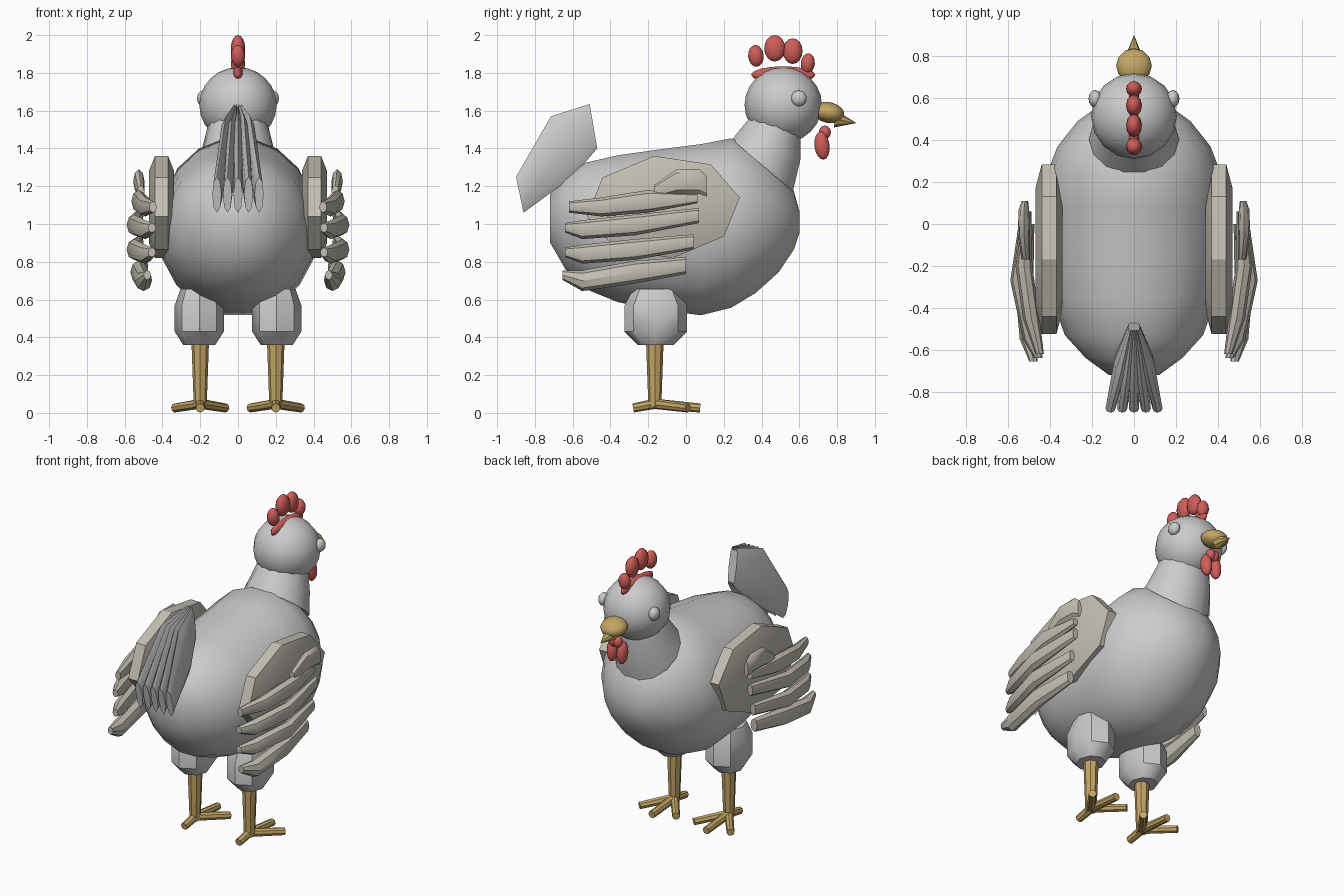
import bpy, bmesh, math
from mathutils import Vector as V


def material(name, rgb):
    m = bpy.data.materials.new(name)
    m.diffuse_color = (*rgb, 1)
    return m


RED = material("comb_red", (0.62, 0.11, 0.10))
TAN = material("horn_tan", (0.55, 0.38, 0.13))
WING = material("wing_grey", (0.55, 0.52, 0.45))


def finish(name, bm, mat=None, angle=40):
    bmesh.ops.recalc_face_normals(bm, faces=bm.faces)
    me = bpy.data.meshes.new(name)
    bm.to_mesh(me)
    bm.free()
    for p in me.polygons:
        p.use_smooth = True
    me.set_sharp_from_angle(angle=math.radians(angle))
    ob = bpy.data.objects.new(name, me)
    bpy.context.collection.objects.link(ob)
    if mat:
        me.materials.append(mat)
    return ob


def loft(name, rings, sides=8, mat=None, angle=40):
    """Skin elliptical rings given as (centre, half axis u, half axis v)."""
    bm = bmesh.new()
    loops = []
    for c, u, v in rings:
        loops.append([bm.verts.new(V(c) + V(u) * math.cos(a) + V(v) * math.sin(a))
                      for a in (2 * math.pi * k / sides for k in range(sides))])
    for a, b in zip(loops, loops[1:]):
        for k in range(sides):
            j = (k + 1) % sides
            bm.faces.new((a[k], a[j], b[j], b[k]))
    bm.faces.new(loops[0])
    bm.faces.new(loops[-1])
    return finish(name, bm, mat, angle)


def ball(name, loc, size, mat=None, tilt=0, seg=12, rows=8):
    bm = bmesh.new()
    bmesh.ops.create_uvsphere(bm, u_segments=seg, v_segments=rows, radius=1)
    ob = finish(name, bm, mat, 60)
    ob.location, ob.scale, ob.rotation_euler = loc, size, (tilt, 0, 0)
    return ob


def rod(name, a, b, r1, r2, mat=None, sides=8):
    a, b = V(a), V(b)
    d = (b - a).normalized()
    u = d.orthogonal().normalized()
    v = d.cross(u)
    return loft(name, [(a, u * r1, v * r1), (b, u * r2, v * r2)], sides, mat)


# Body: y, bottom z, top z, half width
body = [(-0.72, 0.90, 1.16, 0.12), (-0.64, 0.76, 1.25, 0.23), (-0.53, 0.65, 1.33, 0.33),
        (-0.36, 0.58, 1.37, 0.39), (-0.15, 0.54, 1.40, 0.415), (0.08, 0.51, 1.43, 0.425),
        (0.24, 0.55, 1.46, 0.415), (0.37, 0.63, 1.41, 0.365), (0.49, 0.74, 1.30, 0.27),
        (0.57, 0.86, 1.18, 0.16), (0.60, 0.95, 1.07, 0.07)]
loft("body", [((0, y, (b + t) / 2), (w, 0, 0), (0, 0, (t - b) / 2)) for y, b, t, w in body], 18, angle=60)

# Neck: back edge and front edge of each ring, half width
neck = [((0.24, 1.45), (0.57, 1.17), 0.215), ((0.28, 1.50), (0.61, 1.34), 0.185),
        ((0.34, 1.57), (0.61, 1.47), 0.16)]
loft("neck", [((0, (a[0] + b[0]) / 2, (a[1] + b[1]) / 2), (w, 0, 0),
               (0, (b[0] - a[0]) / 2, (b[1] - a[1]) / 2)) for a, b, w in neck], 14, angle=60)

# Head, beak, comb
ball("head", (0, 0.515, 1.63), (0.205, 0.205, 0.2), seg=16, rows=12)
ball("beak_base", (0, 0.755, 1.59), (0.085, 0.085, 0.055), TAN, -0.2)
rod("beak_tip", (0, 0.79, 1.555), (0, 0.9, 1.535), 0.045, 0.001, TAN)
ball("comb_base", (0, 0.515, 1.79), (0.033, 0.17, 0.045), RED)
for y, z, ry, rz, t in [(0.37, 1.89, 0.041, 0.058, 0.1), (0.47, 1.93, 0.056, 0.07, 0),
                        (0.565, 1.915, 0.052, 0.068, 0), (0.645, 1.85, 0.037, 0.054, -0.1)]:
    ball("comb_lobe", (0, y, z), (0.038, ry, rz), RED, t)

# Tail fan: upper and lower edge of each ring, fan spacing, half thickness
tail = [((-0.51, 1.635), (-0.47, 1.40), 0.009, 0.010), ((-0.715, 1.57), (-0.60, 1.25), 0.032, 0.032),
        ((-0.90, 1.25), (-0.86, 1.06), 0.056, 0.024)]
for i in range(-2, 3):
    loft("tail_feather", [((i * dx, (a[0] + b[0]) / 2, (a[1] + b[1]) / 2),
                           (0, (a[0] - b[0]) / 2, (a[1] - b[1]) / 2), (t, 0, 0))
                          for a, b, dx, t in tail], 8, angle=30)

# Wing feathers: y, x, z, half thickness, half height
feathers = {
    "shoulder_feather": [(0.11, 0.52, 1.20, 0.015, 0.055), (0.07, 0.525, 1.225, 0.025, 0.065),
                         (-0.05, 0.525, 1.225, 0.03, 0.065), (-0.17, 0.515, 1.17, 0.02, 0.035)],
    "wing_feather_1": [(0.06, 0.51, 1.135, 0.02, 0.025), (-0.20, 0.525, 1.12, 0.04, 0.06),
                       (-0.45, 0.49, 1.09, 0.04, 0.05), (-0.62, 0.45, 1.09, 0.02, 0.03)],
    "wing_feather_2": [(0.07, 0.52, 1.045, 0.02, 0.04), (-0.27, 0.55, 0.995, 0.04, 0.055),
                       (-0.55, 0.49, 0.97, 0.04, 0.05), (-0.64, 0.455, 0.98, 0.02, 0.025)],
    "wing_feather_3": [(0.04, 0.52, 0.905, 0.02, 0.04), (-0.27, 0.55, 0.865, 0.04, 0.055),
                       (-0.55, 0.49, 0.84, 0.04, 0.05), (-0.64, 0.455, 0.85, 0.02, 0.025)],
    "wing_feather_4": [(0.00, 0.50, 0.78, 0.025, 0.045), (-0.27, 0.525, 0.745, 0.045, 0.06),
                       (-0.55, 0.50, 0.70, 0.045, 0.055), (-0.655, 0.48, 0.73, 0.02, 0.025)],
}
# Wing panel rings: x, scale
panel = [(0.34, 0.72), (0.37, 1), (0.44, 1), (0.47, 0.72)]
# Thigh rings: z, half width, half depth
thigh = [(0.36, 0.085, 0.095), (0.43, 0.13, 0.165), (0.57, 0.13, 0.165), (0.655, 0.10, 0.12)]

for s, side in ((1, "right"), (-1, "left")):
    # Face
    ball(side + "_eye", (s * 0.185, 0.597, 1.665), (0.032, 0.042, 0.042))
    ball(side + "_wattle", (s * 0.036, 0.72, 1.415), (0.034, 0.04, 0.075), RED, 0.12)
    ball(side + "_wattle_top", (s * 0.015, 0.735, 1.485), (0.03, 0.032, 0.036), RED)

    # Wing
    loft(side + "_wing_panel", [((s * x, -0.12, 1.09), (0, 0.405 * k, 0.05 * k),
                                 (0, -0.05 * k, 0.27 * k)) for x, k in panel], 8, WING, 30)
    for name, rings in feathers.items():
        loft(f"{side}_{name}", [((s * x, y, z), (0, 0, h), (t, 0, 0))
                                for y, x, z, t, h in rings], 8, WING, 35)

    # Leg
    loft(side + "_thigh", [((s * 0.205, -0.16, z), (w, 0, 0), (0, d, 0)) for z, w, d in thigh], 8)
    rod(side + "_shin", (s * 0.2, -0.165, 0.03), (s * 0.2, -0.165, 0.42), 0.034, 0.048, TAN)
    for dx, y in ((0, 0.075), (0.135, 0.01), (-0.135, 0.01), (0, -0.28)):
        rod(side + "_toe", (s * 0.2, -0.165, 0.048), (s * 0.2 + dx, y, 0.026), 0.027, 0.024, TAN)
